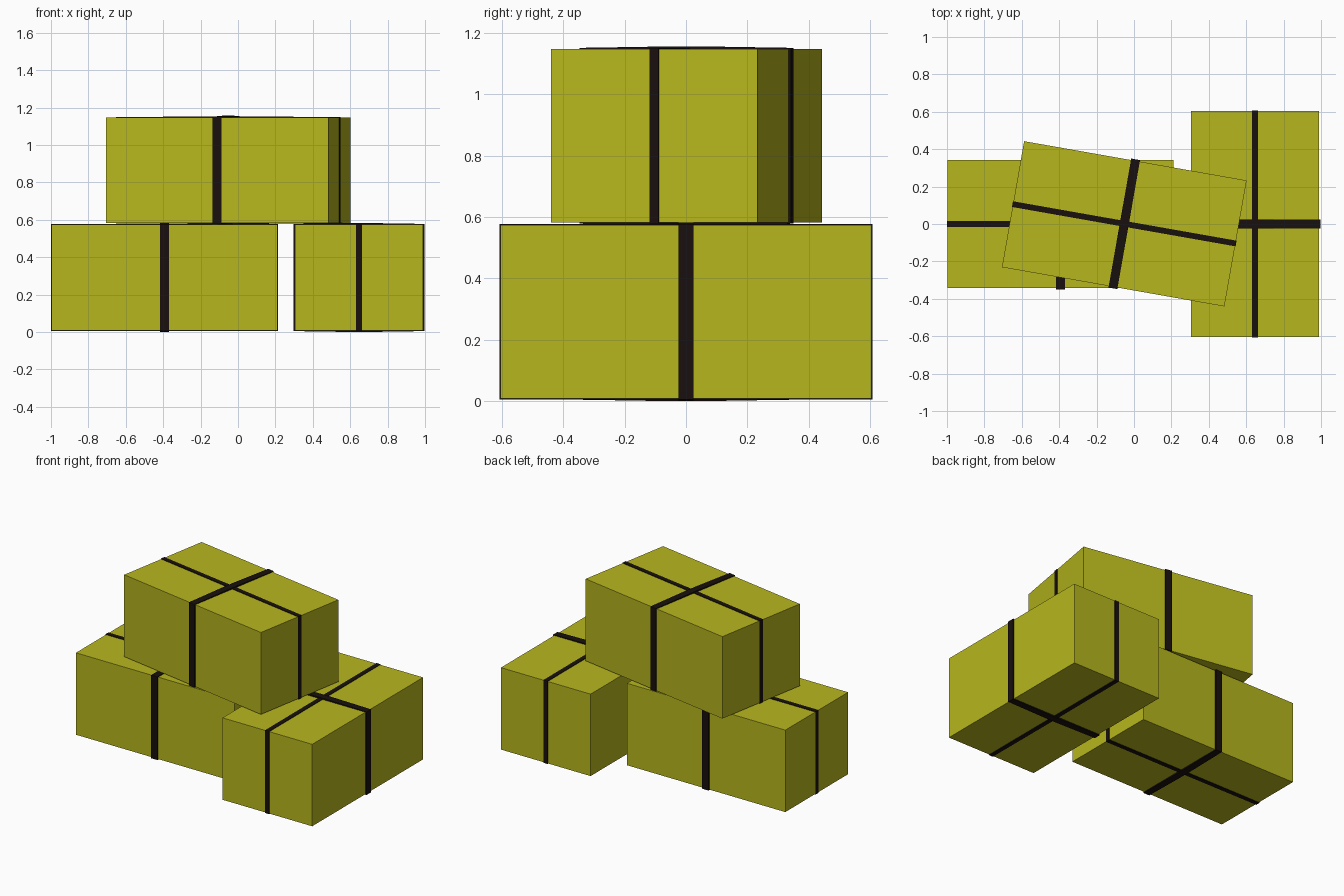
import bpy, bmesh
from math import radians
from mathutils import Matrix, Vector

if "Cube" in bpy.data.objects:
    bpy.data.objects.remove(bpy.data.objects["Cube"])

HX, HY, HZ = 0.604, 0.342, 0.2825   # half sizes of one package


def material(name, rgb):
    m = bpy.data.materials.new(name)
    m.diffuse_color = (*rgb, 1)
    m.use_nodes = True
    m.node_tree.nodes["Principled BSDF"].inputs["Base Color"].default_value = m.diffuse_color
    return m


paper = material("olive_paper", (0.47, 0.47, 0.013))
ribbon = material("dark_ribbon", (0.009, 0.005, 0.004))


def finish(bm, name, mat, matrix):
    bmesh.ops.recalc_face_normals(bm, faces=bm.faces[:])
    me = bpy.data.meshes.new(name)
    bm.to_mesh(me)
    bm.free()
    me.materials.append(mat)
    ob = bpy.data.objects.new(name, me)
    ob.matrix_world = matrix
    bpy.context.collection.objects.link(ob)


def strap(name, half, width, profile, along_y, matrix):
    """Closed band around the package; profile is the top's right half (u, z)."""
    top = profile + [(-u, z) for u, z in reversed(profile)]
    outer = top + [(-u, -z) for u, z in top]
    # inner loop sits just inside the package surface
    inner = [(max(-half, min(half, u)) * 0.998,
              (HZ if z > 0 else -HZ) * 0.998) for u, z in outer]
    bm = bmesh.new()

    def ring(pts, w):
        return [bm.verts.new((w, u, z) if along_y else (u, w, z)) for u, z in pts]

    w = width / 2
    loops = [ring(outer, -w), ring(outer, w), ring(inner, w), ring(inner, -w)]
    n = len(outer)
    for k in range(4):
        a, b = loops[k], loops[(k + 1) % 4]
        for i in range(n):
            j = (i + 1) % n
            bm.faces.new((a[i], a[j], b[j], b[i]))
    finish(bm, name, ribbon, matrix)


def package(name, loc, angle):
    mat = Matrix.Translation(Vector(loc)) @ Matrix.Rotation(radians(angle), 4, 'Z')
    # box body
    bm = bmesh.new()
    bmesh.ops.create_cube(bm, size=2)
    bmesh.ops.scale(bm, vec=(HX, HY, HZ), verts=bm.verts)
    finish(bm, name + "_box", paper, mat)
    # narrow lengthwise strap, and wide cross strap bowing over it
    strap(name + "_long_strap", HX, 0.031,
          [(HX + 0.003, HZ + 0.003), (0.3, HZ + 0.0035), (0.05, HZ + 0.004)], False, mat)
    strap(name + "_cross_strap", HY, 0.048,
          [(HY + 0.008, HZ + 0.004), (0.19, HZ + 0.0065), (0.04, HZ + 0.009)], True, mat)


package("left_package", (-0.393, 0, 0.2915), 0)
package("right_package", (0.647, 0, 0.2915), 90)
package("top_package", (-0.052, 0.001, 0.865), -10)
